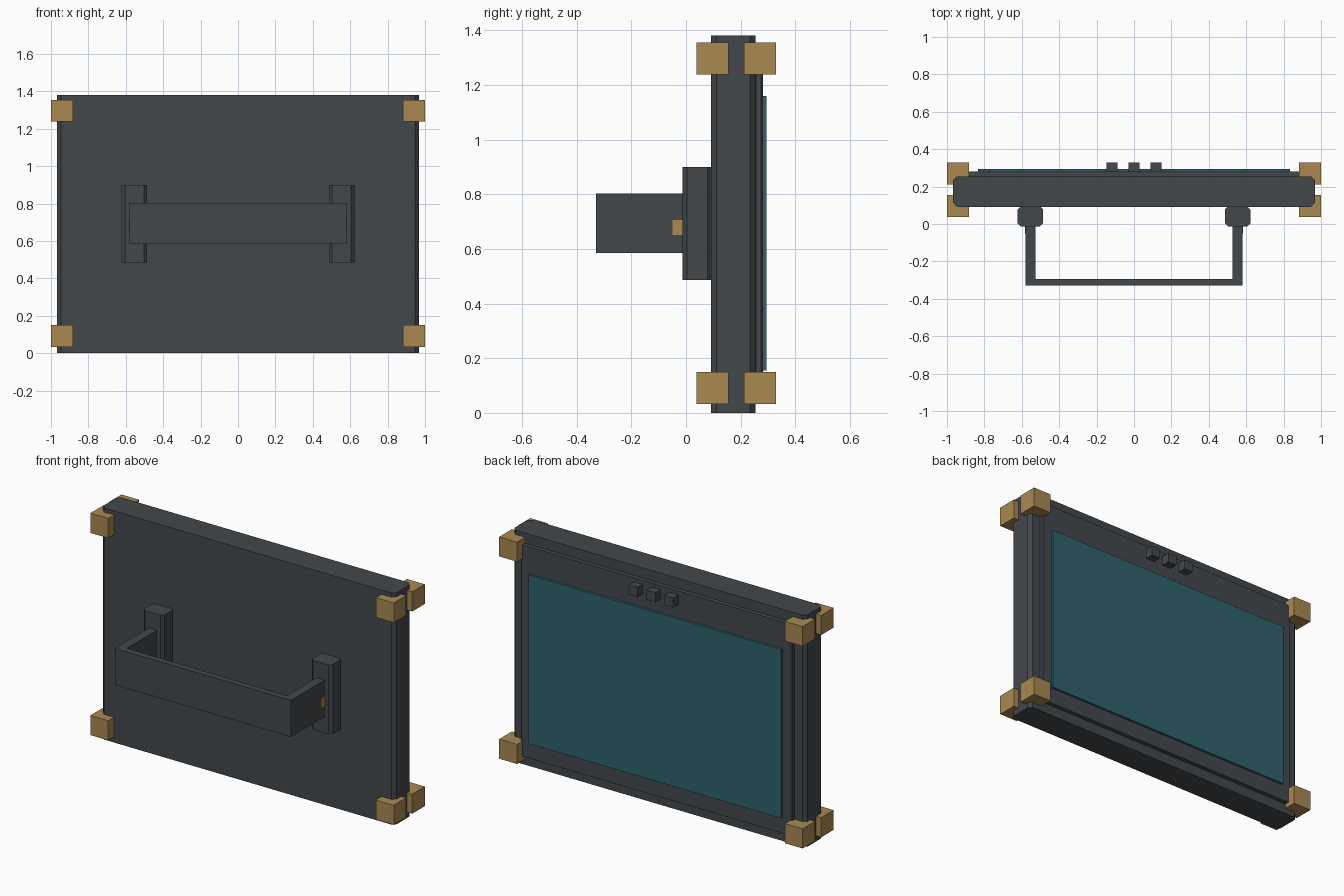
import bpy, bmesh

if "Cube" in bpy.data.objects:
    bpy.data.objects.remove(bpy.data.objects["Cube"])


def material(name, color):
    m = bpy.data.materials.new(name)
    m.diffuse_color = (*color, 1.0)
    m.use_nodes = True
    m.node_tree.nodes["Principled BSDF"].inputs["Base Color"].default_value = m.diffuse_color
    return m


DARK = material("dark_grey", (0.055, 0.064, 0.070))
BRASS = material("brass_tan", (0.40, 0.25, 0.085))
TEAL = material("teal_glass", (0.028, 0.120, 0.155))


def prism(name, outline, z0, z1, mat):
    """Extrude a plan outline (x, y) from z0 up to z1."""
    bm = bmesh.new()
    face = bm.faces.new([bm.verts.new((x, y, z0)) for x, y in outline])
    top = bmesh.ops.extrude_face_region(bm, geom=[face])["geom"]
    verts = [v for v in top if isinstance(v, bmesh.types.BMVert)]
    bmesh.ops.translate(bm, verts=verts, vec=(0, 0, z1 - z0))
    bmesh.ops.recalc_face_normals(bm, faces=bm.faces)
    mesh = bpy.data.meshes.new(name)
    bm.to_mesh(mesh)
    bm.free()
    mesh.materials.append(mat)
    obj = bpy.data.objects.new(name, mesh)
    bpy.context.collection.objects.link(obj)
    return obj


def box(name, x, y, z, mat, c=0.0):
    """Box from ranges, with its upright edges cut by c."""
    (x0, x1), (y0, y1) = x, y
    if c:
        pts = [(x0 + c, y0), (x1 - c, y0), (x1, y0 + c), (x1, y1 - c),
               (x1 - c, y1), (x0 + c, y1), (x0, y1 - c), (x0, y0 + c)]
    else:
        pts = [(x0, y0), (x1, y0), (x1, y1), (x0, y1)]
    return prism(name, pts, *z, mat)


def mirrored(s, a, b):
    return tuple(sorted((s * a, s * b)))


# Main case, back bezel and screen
box("case", (-0.967, 0.967), (0.092, 0.255), (0.0, 1.38), DARK, 0.02)
box("bezel", (-0.895, 0.895), (0.25, 0.281), (0.06, 1.32), DARK, 0.006)
box("screen", (-0.833, 0.833), (0.275, 0.295), (0.155, 1.16), TEAL)

# Row of buttons above the screen
for i in (-1, 0, 1):
    box("button", (i * 0.118 - 0.029, i * 0.118 + 0.029),
        (0.275, 0.33), (1.24, 1.297), DARK)

# Corner bumpers, front and back at every corner
for s in (-1, 1):
    for y in ((0.038, 0.155), (0.212, 0.33)):
        for z in ((0.033, 0.15), (1.238, 1.355)):
            box("corner_bumper", mirrored(s, 0.882, 1.0), y, z, BRASS)

# Handle mounts and pivot pins
for s in (-1, 1):
    box("handle_mount", mirrored(s, 0.486, 0.622), (-0.013, 0.095),
        (0.486, 0.90), DARK, 0.017)
    box("pivot_pin", mirrored(s, 0.55, 0.584), (-0.05, -0.01),
        (0.65, 0.706), BRASS)

# U-shaped handle
prism("handle", [(-0.58, 0.0), (-0.58, -0.33), (0.58, -0.33), (0.58, 0.0),
                 (0.527, 0.0), (0.527, -0.293), (-0.527, -0.293), (-0.527, 0.0)],
      0.585, 0.803, DARK)
